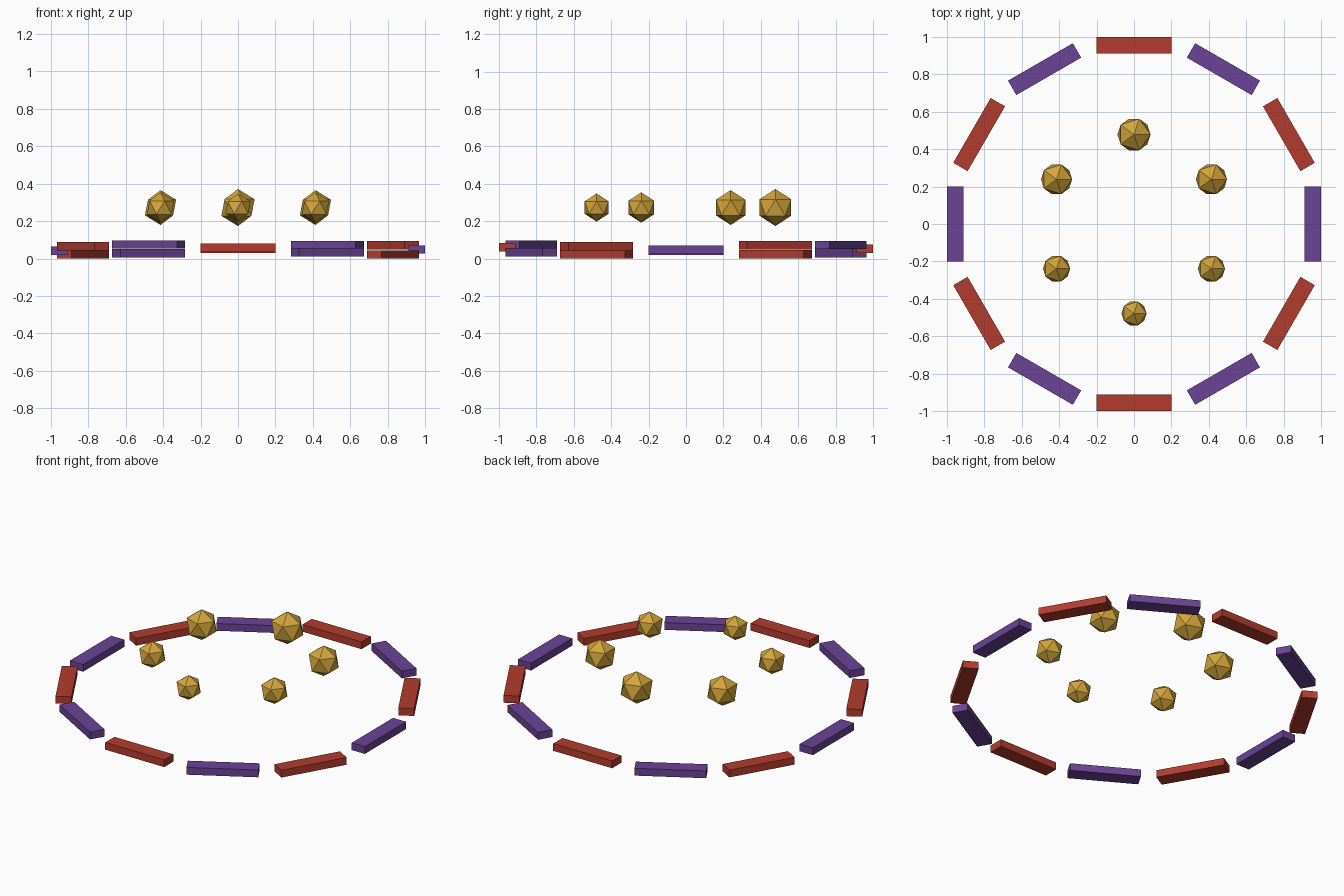
import bpy
from math import sin, cos, tau, radians

default = bpy.data.objects.get("Cube")
if default:
    bpy.data.objects.remove(default, do_unlink=True)


def material(name, color):
    m = bpy.data.materials.new(name)
    m.use_nodes = True
    m.diffuse_color = (*color, 1)
    m.node_tree.nodes["Principled BSDF"].inputs["Base Color"].default_value = (*color, 1)
    return m


RED = material("brick_red", (0.45, 0.045, 0.028))
PURPLE = material("deep_purple", (0.145, 0.056, 0.30))
GOLD = material("gold", (0.65, 0.38, 0.045))

RING_RADIUS = 0.9556
LENGTH, WIDTH, HEIGHT = 0.4, 0.0889, 0.0444
WAVE = 0.0267
ORB_RING_RADIUS = 0.478
ORB_HEIGHT = 0.273

# Ring of twelve alternating blocks, bobbing up and down in a wave
for i in range(12):
    angle = tau * i / 12
    z = HEIGHT / 2 + WAVE * (1 + sin(i))
    bpy.ops.mesh.primitive_cube_add(
        size=1, location=(RING_RADIUS * cos(angle), RING_RADIUS * sin(angle), z),
        rotation=(0, 0, angle))
    block = bpy.context.object
    block.name = f"ring_block_{i + 1}"
    block.scale = (WIDTH, LENGTH, HEIGHT)
    block.data.materials.append(RED if i % 2 else PURPLE)

# Six floating faceted orbs, growing larger towards the back
for i in range(6):
    angle = radians(30) + tau * i / 6
    bpy.ops.mesh.primitive_ico_sphere_add(
        subdivisions=1, radius=0.087 + 0.012 * sin(angle),
        location=(ORB_RING_RADIUS * cos(angle), ORB_RING_RADIUS * sin(angle), ORB_HEIGHT))
    orb = bpy.context.object
    orb.name = f"floating_orb_{i + 1}"
    orb.data.materials.append(GOLD)
